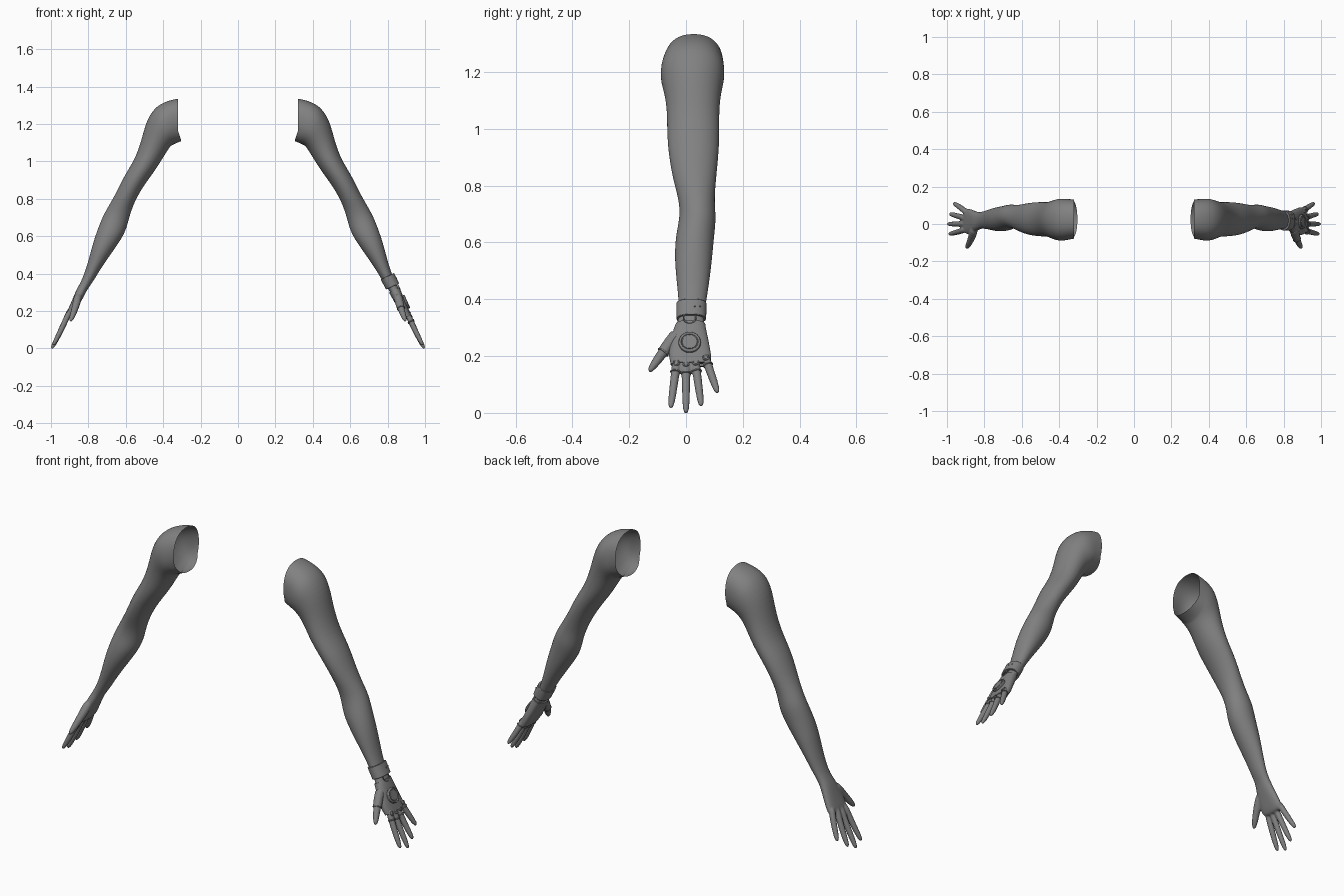
import bpy, bmesh, math
from mathutils import Vector

if "Cube" in bpy.data.objects:
    bpy.data.objects.remove(bpy.data.objects["Cube"])

# Cross-sections from shoulder to knuckles: outer x, z, inner x, z, y min, y max, roundness
ARM = [
    (.27, 1.34, .25, 1.13, -.075, .13, .85), (.335, 1.335, .305, 1.115, -.078, .132, .85),
    (.39, 1.32, .335, 1.10, -.088, .135, .88), (.447, 1.288, .355, 1.088, -.092, .137, .9),
    (.492, 1.215, .375, 1.06, -.078, .125, 1), (.517, 1.11, .40, 1.02, -.067, .117, 1),
    (.552, 1.01, .44, .955, -.068, .119, 1), (.605, .93, .50, .875, -.061, .115, 1),
    (.647, .84, .545, .80, -.046, .106, 1), (.69, .765, .575, .725, -.024, .100, 1),
    (.722, .71, .590, .66, -.022, .107, 1), (.75, .64, .612, .60, -.038, .099, 1),
    (.777, .56, .675, .51, -.041, .092, 1), (.802, .46, .735, .425, -.031, .08, 1),
    (.827, .385, .775, .355, -.025, .068, 1), (.846, .345, .803, .32, -.026, .063, .9)]
PALM = [
    (.866, .31, .82, .285, -.038, .066, .85), (.886, .26, .845, .24, -.052, .076, .8),
    (.906, .215, .868, .195, -.056, .084, .75), (.921, .178, .890, .162, -.05, .083, .75)]
FINGERS = [(-.03, .20, -.054, .016), (0, .20, 0, -.002), (.03, .20, .054, .023), (.062, .212, .112, .07)]
THUMB = [((.853, -.02, .29), .024), ((.862, -.056, .246), .022), ((.874, -.087, .205), .0185),
         ((.885, -.110, .173), .016), ((.893, -.125, .152), .011), ((.896, -.130, .144), .005)]

SKIN = bpy.data.materials.new("dark_grey")
SKIN.diffuse_color = (.22, .22, .22, 1)
SKIN.use_nodes = True
SKIN.node_tree.nodes["Principled BSDF"].inputs["Base Color"].default_value = SKIN.diffuse_color


def section(r, grow=0, n=24):
    a, b = Vector((r[0], 0, r[1])), Vector((r[2], 0, r[3]))
    mid = (a + b) / 2 + Vector((0, (r[4] + r[5]) / 2, 0))
    u = (a - b) / 2
    u = u.normalized() * (u.length + grow)
    v = Vector((0, (r[5] - r[4]) / 2 + grow, 0))
    f = lambda c: math.copysign(abs(c) ** r[6], c)
    return [mid + u * f(math.cos(t)) + v * f(math.sin(t))
            for t in (2 * math.pi * i / n for i in range(n))]


def circles(path, n=12):
    rings = []
    for i, (p, r) in enumerate(path):
        d = Vector(path[min(i + 1, len(path) - 1)][0]) - Vector(path[max(i - 1, 0)][0])
        q = d.to_track_quat('Z', 'Y')
        rings.append([Vector(p) + q @ Vector((r * math.cos(t), r * math.sin(t), 0))
                      for t in (2 * math.pi * k / n for k in range(n))])
    return rings


def loft(bm, rings, cap=True, loop=False):
    vs = [[bm.verts.new(p) for p in r] for r in rings]
    n = len(vs[0])
    for a, b in list(zip(vs, vs[1:])) + ([(vs[-1], vs[0])] if loop else []):
        for i in range(n):
            bm.faces.new((a[i], a[(i + 1) % n], b[(i + 1) % n], b[i]))
    if cap:
        bm.faces.new(vs[0])
        bm.faces.new(vs[-1])


def make(name, bm):
    bmesh.ops.recalc_face_normals(bm, faces=bm.faces)
    me = bpy.data.meshes.new(name)
    bm.to_mesh(me)
    bm.free()
    for p in me.polygons:
        p.use_smooth = True
    ob = bpy.data.objects.new(name, me)
    bpy.context.collection.objects.link(ob)
    return ob


def finger_path(f):
    path = []
    for t, r in ((0, .016), (.25, .0165), (.45, .0155), (.7, .0145), (.88, .0125), (.97, .009), (1, .005)):
        z = f[1] + (f[3] - f[1]) * t
        path.append(((.988 - .44 * z + .008 * t ** 3, f[0] + (f[2] - f[0]) * t, z), r))
    return path


def arm(name, s):
    bm = bmesh.new()
    loft(bm, [section(r) for r in ARM + PALM])
    for path in [finger_path(f) for f in FINGERS] + [THUMB]:
        loft(bm, circles(path))
    for v in bm.verts:
        v.co.x *= s
    ob = make(name, bm)
    # fuse arm, palm and fingers into one skin
    ob.modifiers.new("round", 'SUBSURF').levels = 2
    m = ob.modifiers.new("fuse", 'REMESH')
    m.mode, m.voxel_size, m.use_smooth_shade = 'VOXEL', .005, True
    m = ob.modifiers.new("relax", 'SMOOTH')
    m.factor, m.iterations = .5, 4
    me = bpy.data.meshes.new_from_object(ob.evaluated_get(bpy.context.evaluated_depsgraph_get()))
    ob.modifiers.clear()
    # cut the open shoulder end upright, then flare its lower lip inwards
    bm = bmesh.new()
    bm.from_mesh(me)
    bmesh.ops.bisect_plane(bm, geom=bm.verts[:] + bm.edges[:] + bm.faces[:], plane_co=(.321 * s, 0, 1.22),
                           plane_no=(-s, 0, 0), clear_outer=True)
    for v in bm.verts:
        near = (.36 - abs(v.co.x)) / .039
        if near > 0 and v.co.z < 1.165:
            v.co.x -= s * near * (1.165 - v.co.z) * .32
    bm.to_mesh(me)
    bm.free()
    ob.data = me
    for p in me.polygons:
        p.use_smooth = True


arm("right_side_arm", 1)
arm("left_side_arm", -1)


def sharp(ob):
    bpy.ops.object.select_all(action='DESELECT')
    ob.select_set(True)
    bpy.context.view_layer.objects.active = ob
    bpy.ops.object.shade_smooth_by_angle(angle=math.radians(35))


def torus(name, loc, axis, R, r):
    bpy.ops.mesh.primitive_torus_add(location=loc, rotation=Vector(axis).to_track_quat('Z', 'Y').to_euler(),
                                     major_radius=R, minor_radius=r, major_segments=32, minor_segments=8)
    bpy.context.object.name = name
    bpy.ops.object.shade_smooth()


def disc(name, loc, axis, r, h):
    bpy.ops.mesh.primitive_cylinder_add(vertices=40, radius=r, depth=h, location=loc,
                                        rotation=Vector(axis).to_track_quat('Z', 'Y').to_euler())
    ob = bpy.context.object
    ob.name = name
    b = ob.modifiers.new("bevel", 'BEVEL')
    b.width, b.segments = h * .2, 2
    sharp(ob)


# Wrist cuff with closed wall
top = (.829, .400, .768, .372, -.028, .066, .9)
bot = (.857, .345, .797, .317, -.028, .065, .9)
bm = bmesh.new()
loft(bm, [section(top, -.005, 40), section(top, .006, 40), section(bot, .006, 40), section(bot, -.005, 40)],
     cap=False, loop=True)
cuff = make("wrist_cuff", bm)
m = cuff.modifiers.new("bevel", 'BEVEL')
m.width, m.segments = .002, 2
sharp(cuff)

# Glove shell over the palm
bm = bmesh.new()
shell = [(.858, .325, .811, .299, -.032, .064, .85)] + PALM
loft(bm, [section(shell[0], -.004, 40)] + [section(r, .004, 40) for r in shell]
     + [section(PALM[-1], -.004, 40)], cap=False)
sharp(make("glove_shell", bm))

# Round plate on the back of the hand
N = Vector((.91, 0, .41))
C = Vector((.895, .013, .247))
disc("hand_plate_base", C, N, .039, .014)
torus("hand_plate_rim", C + N * .007, N, .034, .0045)
disc("hand_plate_lens", C + N * .006, N, .027, .010)

# Wrist arch: upper half hides beneath the cuff
torus("wrist_arch", (.857, .013, .336), N, .022, .0025)

# Cuff studs
for i, y in enumerate((.03, .05)):
    disc(f"cuff_stud_{i}", (.846 - i * .004, y, .375), (.85, .3, .4), .003, .008)

# Finger bands and knuckle loops
for i, f in enumerate(FINGERS):
    path = finger_path(f)
    a, b = Vector(path[1][0]), Vector(path[3][0])
    torus(f"finger_band_{i}", a.lerp(b, .12), b - a, .016, .003)
    k = a.lerp(b, -.2)
    torus(f"knuckle_loop_{i}", (k.x + .012, k.y, k.z + .006), Vector((.8, 0, .6)), .0095, .003)

# Thumb sleeve and band
bm = bmesh.new()
loft(bm, circles([((.856, -.035, .272), .023), (THUMB[1][0], .0225), ((.871, -.080, .214), .0205)], 24), cap=False)
make("thumb_sleeve", bm)
torus("thumb_band", (.871, -.080, .214), (.012, -.031, -.041), .0195, .003)

# One dark grey for everything
for ob in bpy.data.objects:
    ob.data.materials.clear()
    ob.data.materials.append(SKIN)
